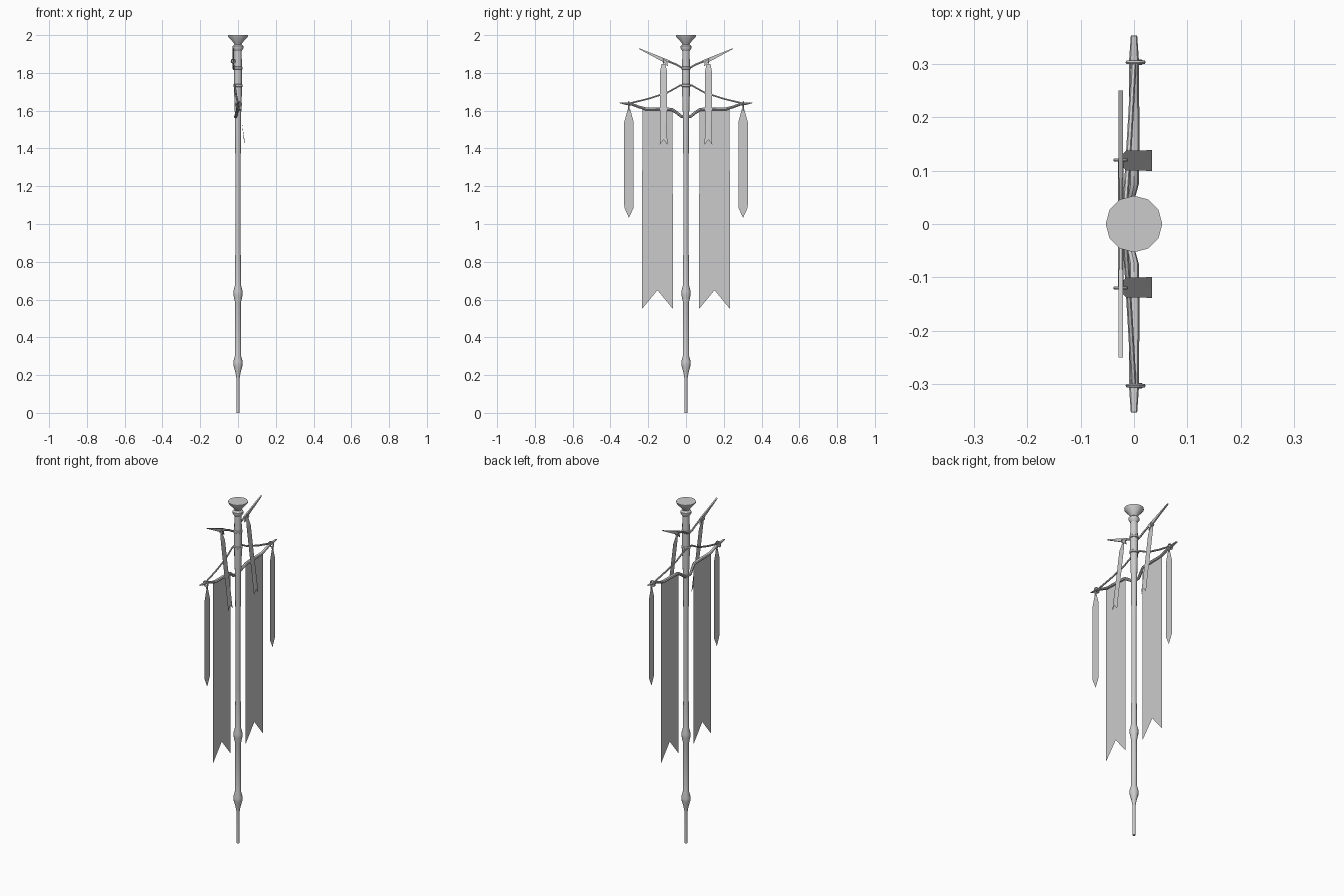
import bpy, bmesh
from math import sin, cos, pi
from mathutils import Vector

if "Cube" in bpy.data.objects:
    bpy.data.objects.remove(bpy.data.objects["Cube"])


def finish(name, bm, mirror=False, smooth=True):
    bmesh.ops.recalc_face_normals(bm, faces=bm.faces)
    me = bpy.data.meshes.new(name)
    bm.to_mesh(me)
    bm.free()
    ob = bpy.data.objects.new(name, me)
    bpy.context.collection.objects.link(ob)
    if mirror:
        m = ob.modifiers.new("mirror", 'MIRROR')
        m.use_axis = (False, True, False)
        m.merge_threshold = 0.0005
    if smooth:
        bpy.ops.object.select_all(action='DESELECT')
        ob.select_set(True)
        bpy.context.view_layer.objects.active = ob
        bpy.ops.object.shade_smooth_by_angle(angle=0.7)
    return ob


def skin(bm, rings, cap_start=True):
    n = len(rings[0])
    for a, b in zip(rings, rings[1:]):
        for i in range(n):
            j = (i + 1) % n
            bm.faces.new((a[i], a[j], b[j], b[i]))
    if cap_start:
        bm.faces.new(rings[0])
    bm.faces.new(rings[-1])


def lathe(name, profile, sides=12):
    bm = bmesh.new()
    rings = [[bm.verts.new((r * cos(2 * pi * i / sides), r * sin(2 * pi * i / sides), z))
              for i in range(sides)] for r, z in profile]
    skin(bm, rings)
    return finish(name, bm)


def tube(name, path, sides=8):
    """Mirrored tube; path rows are x, y, z, radius across x, radius along the other way."""
    bm = bmesh.new()
    pts = [Vector(p[:3]) for p in path]
    rings = []
    for k, p in enumerate(path):
        t = (pts[min(k + 1, len(pts) - 1)] - pts[max(k - 1, 0)]).normalized()
        if p[1] == 0:
            t = Vector((0, 1, 0))
        v = t.cross(Vector((1, 0, 0))).normalized()
        u = v.cross(t)
        rings.append([bm.verts.new(pts[k] + u * p[3] * cos(2 * pi * i / sides)
                                   + v * p[4] * sin(2 * pi * i / sides))
                      for i in range(sides)])
    skin(bm, rings, cap_start=path[0][1] != 0)
    return finish(name, bm, mirror=True)


def ribbon(name, y, rows, notch=0.0):
    """Mirrored cloth strip; rows are x, z, half width; notch lifts the bottom middle."""
    bm = bmesh.new()
    grid = [[bm.verts.new((x, y + s * w, z + (notch if k == len(rows) - 1 and s == 0 else 0)))
             for s in (-1, 0, 1)] for k, (x, z, w) in enumerate(rows)]
    for a, b in zip(grid, grid[1:]):
        for i in (0, 1):
            bm.faces.new((a[i], a[i + 1], b[i + 1], b[i]))
    return finish(name, bm, mirror=True, smooth=False)


def ring(name, loc, big, small):
    """Mirrored ring wrapped round an arm (axis along y)."""
    bm = bmesh.new()
    n, m = 10, 6
    g = [[bm.verts.new((loc[0] + (big + small * cos(2 * pi * j / m)) * cos(2 * pi * i / n),
                        loc[1] + small * sin(2 * pi * j / m),
                        loc[2] + (big + small * cos(2 * pi * j / m)) * sin(2 * pi * i / n)))
          for j in range(m)] for i in range(n)]
    for i in range(n):
        for j in range(m):
            bm.faces.new((g[i][j], g[(i + 1) % n][j], g[(i + 1) % n][(j + 1) % m], g[i][(j + 1) % m]))
    return finish(name, bm, mirror=True)


# Pole with two swollen knots
lathe("pole", [(.008, 0), (.008, .18), (.014, .215), (.024, .25), (.025, .27), (.017, .30),
               (.017, .42), (.015, .58), (.023, .62), (.024, .645), (.016, .675), (.014, .9),
               (.014, 1.3), (.016, 1.56), (.020, 1.68), (.021, 1.80), (.019, 1.93)])

# Flared top cup
lathe("top_cup", [(.019, 1.915), (.029, 1.93), (.029, 1.942), (.019, 1.95),
                  (.022, 1.958), (.052, 1.992), (.053, 2.0)])

# Binding collars on the pole
for name, z in (("upper_collar", 1.825), ("lower_collar", 1.733)):
    lathe(name, [(.019, z - .009), (.025, z - .005), (.025, z + .005), (.019, z + .009)])

# Lower crossbar, dipping where it crosses the pole
tube("lower_crossbar", [(-.014, 0, 1.567, .007, .008), (-.012, .025, 1.570, .008, .008),
                        (-.006, .05, 1.590, .008, .008), (0, .075, 1.606, .009, .009),
                        (0, .14, 1.609, .010, .009), (0, .215, 1.610, .010, .008),
                        (0, .25, 1.620, .009, .007), (0, .285, 1.633, .009, .007),
                        (0, .31, 1.636, .009, .007), (0, .353, 1.642, .006, .002)])

# Stays running from the pole down to the bar ends
tube("stay", [(-.020, 0, 1.738, .005, .005), (-.017, .03, 1.734, .005, .005),
              (-.012, .10, 1.695, .005, .005), (-.006, .20, 1.663, .005, .005),
              (0, .31, 1.636, .005, .005)], 6)

# Upper arms and their pointed blades
tube("upper_arm", [(-.023, 0, 1.820, .005, .006), (-.024, .02, 1.826, .005, .006),
                   (-.025, .05, 1.844, .005, .006), (-.025, .085, 1.858, .005, .006),
                   (-.025, .12, 1.868, .005, .006)], 6)
bm = bmesh.new()
sides = [[bm.verts.new((x, y, z)) for y, z in
          ((.085, 1.866), (.250, 1.931), (.248, 1.926), (.125, 1.860), (.095, 1.834), (.100, 1.855))]
         for x in (-.029, -.021)]
skin(bm, sides)
finish("upper_blade", bm, mirror=True, smooth=False)

# Ties and knots that hold the ribbons
ring("upper_tie", (-.025, .120, 1.862), .011, .003)
ring("outer_tie", (.003, .303, 1.633), .015, .004)
tube("outer_knot", [(.012, .303, 1.626, .005, .005), (.012, .3031, 1.612, .006, .006),
                    (.012, .303, 1.598, .003, .003)], 6)

# Long main banners with swallowtail ends
ribbon("main_banner", .151, [(0, 1.612, .080), (0, .55, .082)], .10)

# Outer hanging ribbons, pointed at both ends
ribbon("outer_ribbon", .302, [(.012, 1.605, .007), (.012, 1.540, .025), (.012, 1.10, .025),
                              (.012, 1.085, .024), (.012, 1.035, .001)])

# Upper ribbons, leaning away from the pole
ribbon("upper_ribbon", .119, [(-.024, 1.848, .010), (-.014, 1.805, .019), (.006, 1.64, .019),
                              (.020, 1.54, .019), (.034, 1.42, .020)], .027)
